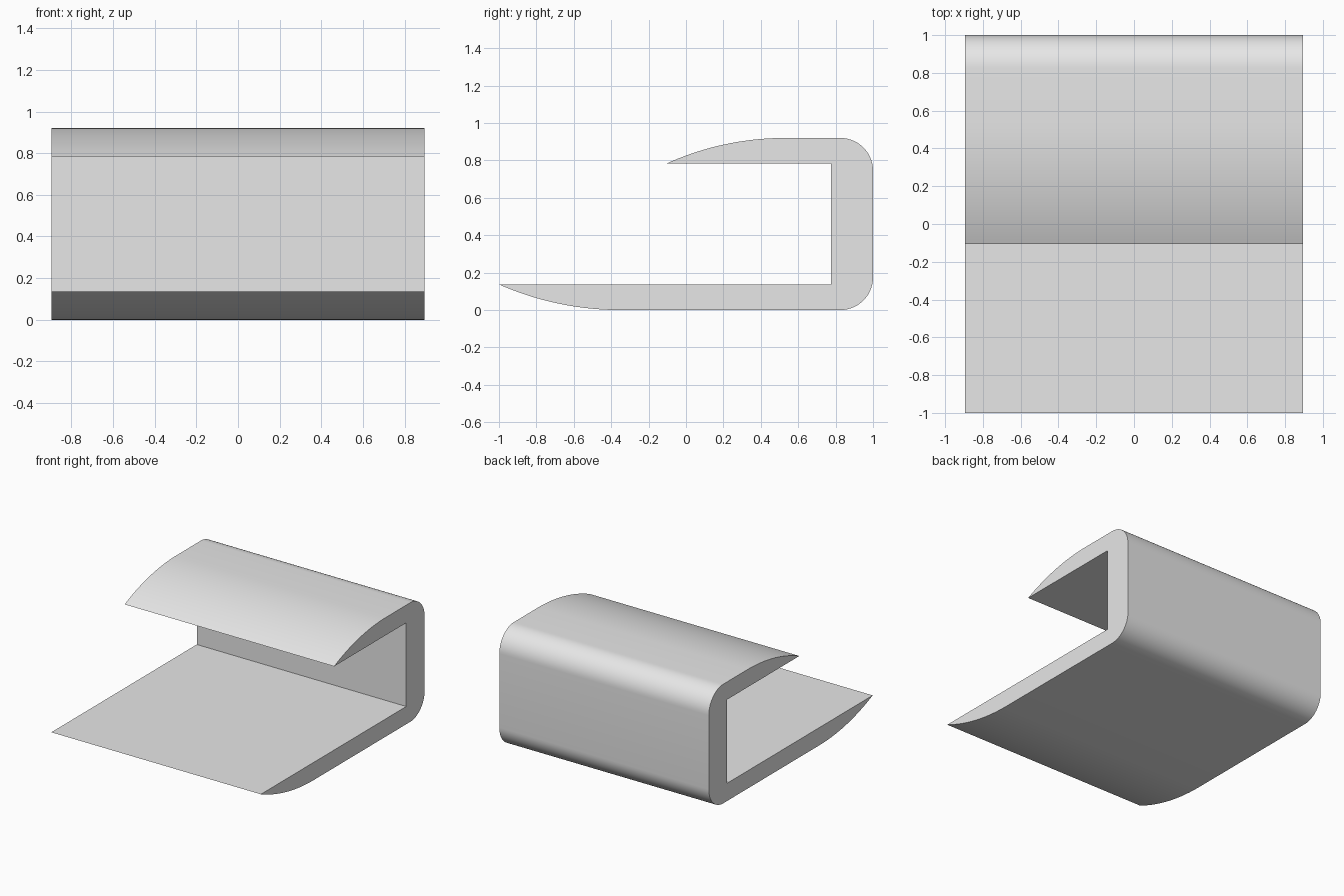
import bpy
import bmesh
from math import asin, cos, sin, pi, radians

cube = bpy.data.objects.get("Cube")
if cube:
    bpy.data.objects.remove(cube, do_unlink=True)

HALF_WIDTH = 0.895
HEIGHT = 0.92
WALL = 0.137
INNER_BACK = 0.775
CORNER = 0.175


def arc(cy, cz, r, start, end, steps):
    """Points (y, z) along a circular arc."""
    angles = [start + (end - start) * i / steps for i in range(steps + 1)]
    return [(cy + r * cos(a), cz + r * sin(a)) for a in angles]


def lip_arc(tip, flat):
    """Underside of a lip: from its sharp tip to the flat, tangent at z = 0."""
    run = flat - tip
    r = (run * run + WALL * WALL) / (2 * WALL)
    return arc(flat, r, r, -pi / 2 - asin(run / r), -pi / 2, 20)


def flip(points):
    """Mirror top to bottom, keeping the outline direction."""
    return [(y, HEIGHT - z) for y, z in reversed(points)]


# Side outline: long lower lip, rounded back, short upper lip, square slot
corner = arc(1 - CORNER, CORNER, CORNER, -pi / 2, 0, 14)
outline = lip_arc(-1.0, -0.35) + corner + flip(corner) + flip(lip_arc(-0.105, 0.53))
outline += [(INNER_BACK, HEIGHT - WALL), (INNER_BACK, WALL)]

# Extrude the outline across the width
bm = bmesh.new()
side = bm.faces.new([bm.verts.new((-HALF_WIDTH, y, z)) for y, z in outline])
result = bmesh.ops.extrude_face_region(bm, geom=[side], use_keep_orig=True)
new_verts = [g for g in result["geom"] if isinstance(g, bmesh.types.BMVert)]
bmesh.ops.translate(bm, verts=new_verts, vec=(2 * HALF_WIDTH, 0, 0))
bmesh.ops.recalc_face_normals(bm, faces=bm.faces)
mesh = bpy.data.meshes.new("clip_body")
bm.to_mesh(mesh)
bm.free()

# Plain grey material
grey = bpy.data.materials.new("light_grey")
grey.use_nodes = True
colour = (0.8, 0.8, 0.8, 1)
grey.diffuse_color = colour
grey.node_tree.nodes["Principled BSDF"].inputs["Base Color"].default_value = colour
mesh.materials.append(grey)

body = bpy.data.objects.new("clip_body", mesh)
bpy.context.collection.objects.link(body)
bpy.ops.object.select_all(action="DESELECT")
body.select_set(True)
bpy.context.view_layer.objects.active = body
bpy.ops.object.shade_smooth_by_angle(angle=radians(30))
